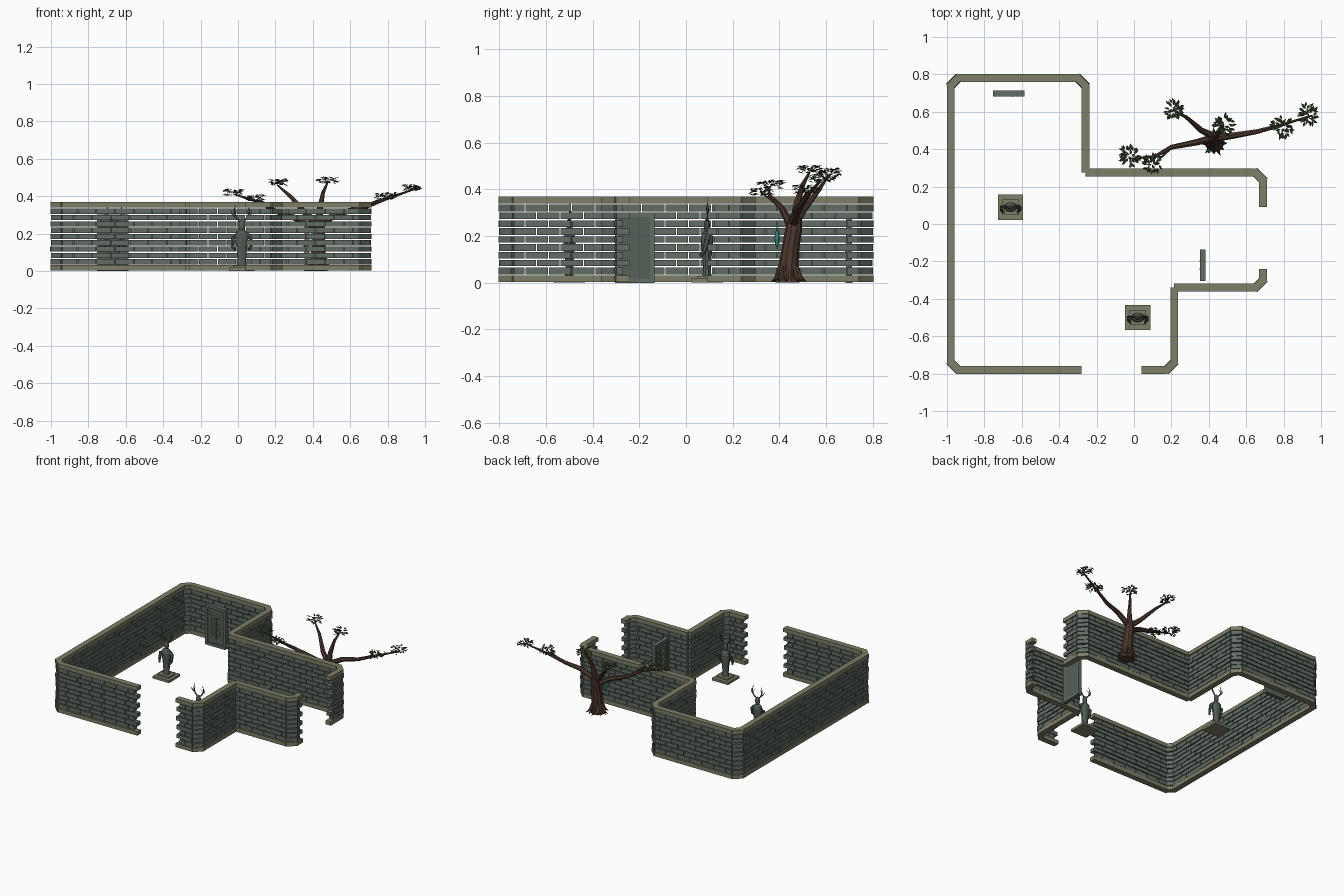
import bpy, bmesh, math, random
from mathutils import Vector, Matrix

if "Cube" in bpy.data.objects:
    bpy.data.objects.remove(bpy.data.objects["Cube"])
random.seed(4)

def material(name, rgb):
    m = bpy.data.materials.new(name)
    m.diffuse_color = (*rgb, 1)
    m.use_nodes = True
    m.node_tree.nodes["Principled BSDF"].inputs["Base Color"].default_value = m.diffuse_color
    return m
STONE = material("green_stone", (0.12, 0.15, 0.125))
CAP = material("olive_stone", (0.21, 0.21, 0.14))
DARK = material("carved_stone", (0.09, 0.115, 0.095))
BARK = material("bark", (0.075, 0.04, 0.028))
LEAF = material("leaf", (0.05, 0.085, 0.035))
TEAL = material("teal", (0.05, 0.4, 0.33))

def finish(name, bm, mat, smooth=False):
    bmesh.ops.recalc_face_normals(bm, faces=bm.faces)
    me = bpy.data.meshes.new(name)
    bm.to_mesh(me)
    bm.free()
    me.materials.append(mat)
    for p in me.polygons:
        p.use_smooth = smooth
    ob = bpy.data.objects.new(name, me)
    bpy.context.collection.objects.link(ob)
    return ob

def box(bm, c, size, angle=0):
    M = Matrix.Translation(c) @ Matrix.Rotation(angle, 4, 'Z') @ Matrix.Diagonal((*size, 1))
    bmesh.ops.create_cube(bm, size=1, matrix=M)

def tube(bm, pts, radii, n=8, flat=1.0):
    pts = [Vector(p) for p in pts]
    rings = []
    for i, p in enumerate(pts):
        d = (pts[min(i + 1, len(pts) - 1)] - pts[max(i - 1, 0)]).normalized()
        ref = Vector((1, 0, 0)) if abs(d.z) > 0.7 else Vector((0, 0, 1))
        u = d.cross(ref).normalized()
        v = d.cross(u)
        rings.append([bm.verts.new(p + (u * math.cos(a) * flat + v * math.sin(a)) * radii[i])
                      for a in (2 * math.pi * k / n for k in range(n))])
    for r, s in zip(rings, rings[1:]):
        for k in range(n):
            bm.faces.new((r[k], r[(k + 1) % n], s[(k + 1) % n], s[k]))
    bm.faces.new(rings[0])
    bm.faces.new(rings[-1])

# walls: open running-bond courses along chamfered paths, with a cap on top
COURSES, PITCH, THICK = 11, 0.0337, 0.036
paths = {"main_wall": [(-.28, -.78), (-.94, -.78), (-.98, -.74), (-.98, .74), (-.94, .78), (-.30, .78),
                       (-.26, .74), (-.26, .275), (.65, .275), (.69, .235), (.69, .09)],
         "gate_wall": [(.04, -.78), (.175, -.78), (.215, -.74), (.215, -.34), (.65, -.34),
                       (.69, -.30), (.69, -.24)]}
for name, path in paths.items():
    bricks, caps = bmesh.new(), bmesh.new()
    for i, (a, b) in enumerate(zip(path, path[1:])):
        a, b = Vector(a), Vector(b)
        d = (b - a).normalized()
        L, ang = (b - a).length, math.atan2(d.y, d.x)
        corner = L < 0.06 and 0 < i < len(path) - 2
        for c in range(COURSES):
            z = (c + 0.5) * PITCH
            odd, top = c % 2, c == COURSES - 1
            start = 0.028 if i == 0 and odd else 0
            end = L - (0.028 if i == len(path) - 2 and odd else 0)
            if corner:
                start, end = -0.012, L + 0.012
            if top or c == 0:
                m = (a + d * (start + end) / 2)
                box(caps, (m.x, m.y, z), (end - start, THICK + 0.006, 0.0295), ang)
                continue
            t = start
            step = 0.05 if odd else 0.1
            while t < end - 0.001:
                e = min(t + step, end)
                if corner or end - e < 0.03:
                    e = end
                m = a + d * (t + e) / 2
                box(bricks, (m.x, m.y, z),
                    (e - t - 0.004, THICK + random.uniform(-.006, .004) + 0.008 * corner * odd,
                     PITCH - (0.007 if c in (2, 3, 5, 7, 8) else 0.004)), ang)
                t, step = e, 0.1
    finish(name + "_bricks", bricks, STONE)
    finish(name + "_caps", caps, CAP)

# carved door slabs, front faces local -y
def slab(name, x, y, turn):
    M = Matrix.Translation((x, y, 0)) @ Matrix.Rotation(turn, 4, 'Z')
    bm = bmesh.new()
    box(bm, (0, 0.002, 0.15), (0.16, 0.016, 0.29))
    finish(name + "_panel", bm, DARK).matrix_world = M
    bm = bmesh.new()
    for s in (-1, 1):
        box(bm, (s * 0.075, -0.002, 0.15), (0.018, 0.026, 0.30))
        box(bm, (0, -0.002, 0.15 + s * 0.141), (0.168, 0.03, 0.02))
    finish(name + "_frame", bm, STONE).matrix_world = M
    # plant relief
    bm = bmesh.new()
    tube(bm, [(0, -.008, .05), (0, -.008, .24)], [.005, .003], 6)
    for k in range(4):
        for s in (-1, 1):
            z = 0.08 + k * 0.042
            tube(bm, [(0, -.009, z), (s * .022, -.011, z + .012), (s * .042, -.009, z + .032)],
                 [.002, .009, .001], 6)
    finish(name + "_relief", bm, CAP).matrix_world = M
slab("back_door", -0.67, 0.70, 0)
slab("side_door", 0.37, -0.22, -math.pi / 2)

# antlered statues on square plinths
def statue(name, x, y):
    bm = bmesh.new()
    box(bm, (0, 0, .009), (.135, .135, .018))
    box(bm, (0, 0, .023), (.09, .08, .012))
    finish(name + "_plinth", bm, CAP).location = (x, y, 0)
    bm = bmesh.new()
    prof = [(.027, .028), (.024, .06), (.028, .11), (.036, .16), (.038, .19), (.030, .21),
            (.013, .22), (.018, .235), (.019, .25), (.013, .268), (.004, .275)]
    tube(bm, [(0, 0, z) for r, z in prof], [r for r, z in prof], 10, 0.7)
    for s in (-1, 1):
        # arm reaching forward, then antler with prongs
        tube(bm, [(s * .025, .005, .20), (s * .047, 0, .18), (s * .05, -.012, .135), (s * .038, -.028, .115)],
             [.011, .012, .009, .007], 6)
        tube(bm, [(s * .008, 0, .262), (s * .03, .004, .285), (s * .042, .004, .315), (s * .034, 0, .355)],
             [.005, .005, .004, .001], 5)
        tube(bm, [(s * .03, .004, .285), (s * .052, 0, .305), (s * .056, -.004, .325)], [.004, .003, .001], 5)
        tube(bm, [(s * .04, .004, .305), (s * .02, -.006, .33)], [.003, .001], 5)
    finish(name + "_figure", bm, DARK).location = (x, y, 0)
statue("inner_statue", -0.66, 0.09)
statue("entry_statue", 0.02, -0.50)

# tree trunk, roots and branches
bm = bmesh.new()
tube(bm, [(.43, .435, 0), (.43, .435, .03), (.43, .44, .08), (.43, .45, .16), (.43, .462, .23), (.43, .47, .285)],
     [.052, .046, .042, .037, .036, .026], 10)
for k in range(11):
    a = k * math.tau / 11 + random.uniform(-.2, .2)
    r = random.uniform(.065, .085)
    u = Vector((math.cos(a), math.sin(a), 0))
    o = Vector((.43, .44, 0))
    tube(bm, [o + u * .034 + Vector((0, 0, .07)), o + u * .05 + Vector((0, 0, .025)), o + u * r + Vector((0, 0, .004))],
         [.011, .011, .002], 5)
limbs = [[(.43, .46, .25), (.54, .475, .31), (.66, .495, .335), (.79, .53, .385), (.95, .58, .44)],
         [(.43, .46, .22), (.33, .435, .275), (.2, .41, .32), (.11, .36, .37), (-.02, .35, .41)],
         [(.43, .465, .25), (.36, .50, .31), (.28, .57, .40), (.21, .61, .46)],
         [(.43, .465, .26), (.44, .475, .34), (.455, .50, .42), (.48, .53, .475)],
         [(.2, .41, .32), (.15, .36, .36), (.11, .32, .385)],
         [(.66, .495, .335), (.74, .51, .375), (.79, .52, .395)]]
for i, pts in enumerate(limbs):
    r0 = .022 if i < 4 else .009
    tube(bm, pts, [r0 * (1 - .8 * k / (len(pts) - 1)) for k in range(len(pts))], 7)
finish("tree_trunk", bm, BARK)

# leaf clusters: folded diamond leaves scattered in flat pads
bm = bmesh.new()
for c, r in [((.79, .52, .40), .07), ((.93, .585, .445), .068), ((.10, .325, .39), .06),
             ((-.025, .365, .42), .065), ((.215, .61, .473), .06), ((.48, .53, .485), .066)]:
    for k in range(46):
        a, q = random.uniform(0, math.tau), r * math.sqrt(random.random()) * .85
        M = (Matrix.Translation(Vector(c) + Vector((q * math.cos(a), q * math.sin(a), random.uniform(-.016, .016))))
             @ Matrix.Rotation(a + random.uniform(-.6, .6), 4, 'Z') @ Matrix.Rotation(random.uniform(-.5, .5), 4, 'Y')
             @ Matrix.Rotation(random.uniform(-.5, .5), 4, 'X'))
        v = [bm.verts.new(M @ Vector(p)) for p in
             ((-.015, 0, 0), (0, -.0075, .003), (.016, 0, 0), (0, .0075, .003))]
        bm.faces.new((v[0], v[1], v[2]))
        bm.faces.new((v[0], v[2], v[3]))
finish("tree_leaves", bm, LEAF)

# teal pod hanging beside the trunk
bm = bmesh.new()
tube(bm, [(.40, .39, .145), (.40, .39, .17), (.40, .39, .20), (.40, .39, .24)], [.001, .009, .011, .001], 6)
finish("hanging_pod", bm, TEAL)
